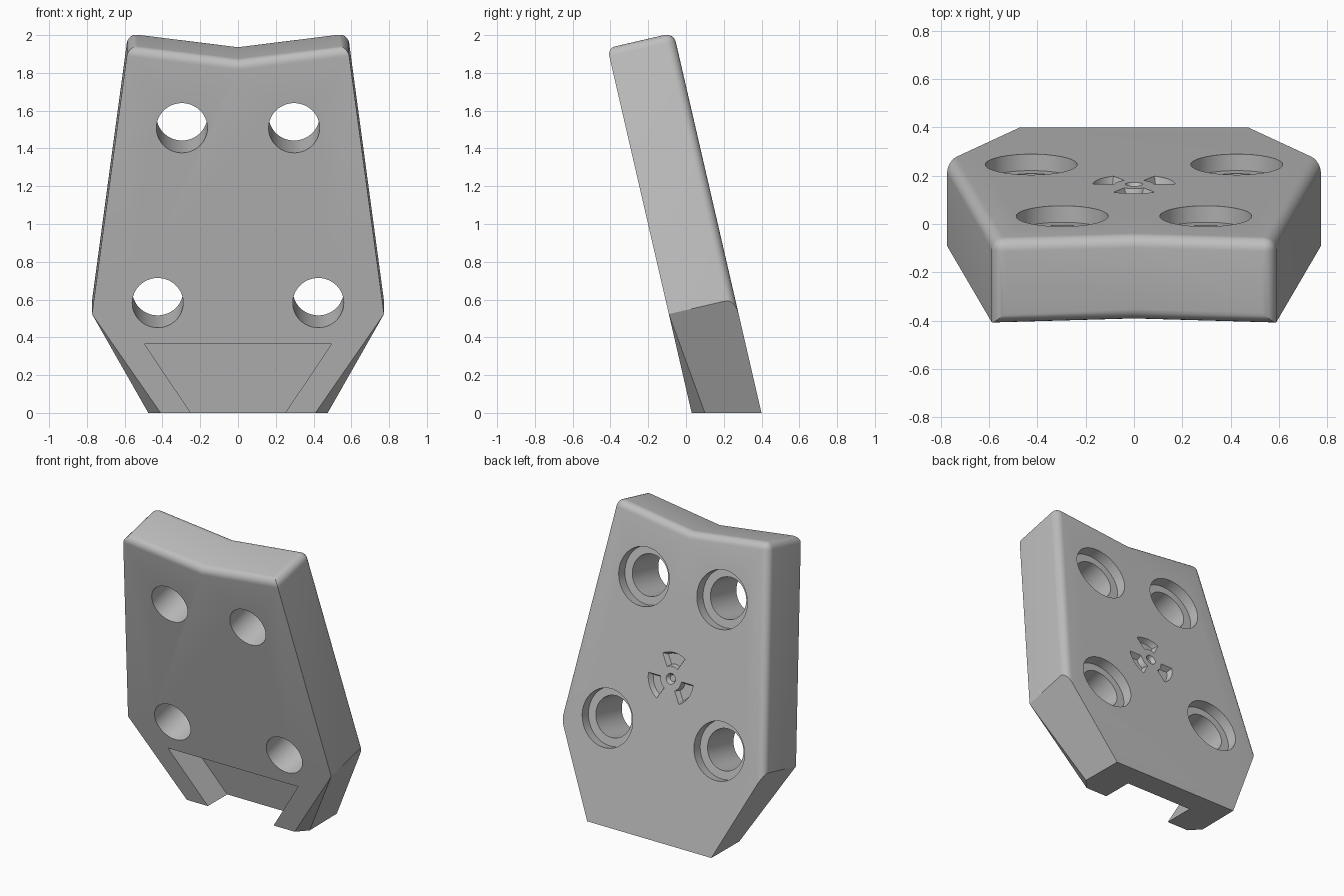
import bpy, bmesh, math
from mathutils import Vector

cube = bpy.data.objects.get("Cube")
if cube:
    bpy.data.objects.remove(cube, do_unlink=True)

TILT = math.radians(13)
THICK = 0.36
FOOT_Y = 0.03      # front bottom edge of the leaning plate
ROUND = 0.05


def on_plate(x, v, w):
    """x across, v up along the plate, w from its front face to its back."""
    s, c = math.sin(TILT), math.cos(TILT)
    return Vector((x, FOOT_Y - v * s + w * c, v * c + w * s))


def make_object(name, bm):
    bmesh.ops.recalc_face_normals(bm, faces=bm.faces)
    mesh = bpy.data.meshes.new(name)
    bm.to_mesh(mesh)
    bm.free()
    obj = bpy.data.objects.new(name, mesh)
    bpy.context.collection.objects.link(obj)
    return obj


def loft(name, ring_a, ring_b):
    bm = bmesh.new()
    a = [bm.verts.new(p) for p in ring_a]
    b = [bm.verts.new(p) for p in ring_b]
    n = len(a)
    bm.faces.new(a)
    bm.faces.new(b)
    for i in range(n):
        j = (i + 1) % n
        bm.faces.new((a[i], a[j], b[j], b[i]))
    return make_object(name, bm)


def circle(cx, cv, r, n=64):
    return [(cx + r * math.cos(math.tau * i / n), cv + r * math.sin(math.tau * i / n))
            for i in range(n)]


def cut(target, cutter):
    mod = target.modifiers.new(cutter.name, 'BOOLEAN')
    mod.operation = 'DIFFERENCE'
    mod.solver = 'EXACT'
    mod.object = cutter
    cutter.hide_render = True
    bpy.context.view_layer.objects.active = target
    bpy.ops.object.modifier_apply(modifier=mod.name)
    bpy.data.objects.remove(cutter, do_unlink=True)


def drill(target, name, cx, cv, r, w0, w1):
    ring = circle(cx, cv, r)
    cut(target, loft(name, [on_plate(*p, w0) for p in ring],
                     [on_plate(*p, w1) for p in ring]))


def engrave(target, name, outline, depth, taper):
    """Recess in the back face, with walls narrowing to the floor."""
    mx = sum(p[0] for p in outline) / len(outline)
    mv = sum(p[1] for p in outline) / len(outline)

    def ring(k, w):
        return [on_plate(mx + (x - mx) * k, mv + (v - mv) * k, w) for x, v in outline]
    cut(target, loft(name, ring(1 - taper, THICK - depth), ring(1 + taper, THICK + depth)))


# Plate body: front and back outlines, foot cut level with the ground
foot_back_v = -THICK * math.tan(TILT)


def outline(foot_x, foot_v, w):
    half = [(0.582, 1.988), (0.773, 0.537), (foot_x, foot_v)]
    pts = [(0, 1.914)] + half + [(-x, v) for x, v in reversed(half)]
    return [on_plate(x, v, w) for x, v in pts]


bm = bmesh.new()
back = [bm.verts.new(p) for p in outline(0.472, foot_back_v, THICK)]
front = [bm.verts.new(p) for p in outline(0.41, 0, 0)]
mid_l, mid_r = [bm.verts.new((x, 0.10, 0)) for x in (0.475, -0.475)]
bm.faces.new(back)
bm.faces.new(front)
for i in (0, 1, 5, 6):
    j = (i + 1) % 7
    bm.faces.new((back[i], back[j], front[j], front[i]))
for wide, foot, mid in ((2, 3, mid_l), (5, 4, mid_r)):
    bm.faces.new((back[wide], front[wide], mid, back[foot]))
    bm.faces.new((front[wide], front[foot], mid))
bm.faces.new((back[3], mid_l, front[3], front[4], mid_r, back[4]))
bmesh.ops.recalc_face_normals(bm, faces=bm.faces)

# Rounded top edges, top corners and upper back edges
pairs = [(back[i], back[(i + 1) % 7]) for i in (0, 1, 5, 6)]
pairs += [(front[i], front[(i + 1) % 7]) for i in (0, 6)]
pairs += [(back[i], front[i]) for i in (1, 6)]
bmesh.ops.bevel(bm, geom=[bm.edges.get(p) for p in pairs], offset=ROUND,
                offset_type='OFFSET', segments=6, profile=0.5, affect='EDGES')
plate = make_object("armour_plate", bm)

# Dovetail notch in the front of the foot
slope = 0.245 / 0.365
notch = [(0.25 - slope * 0.1, -0.1), (0.495, 0.365)]
notch += [(-x, z) for x, z in reversed(notch)]
lean = math.tan(TILT)
cut(plate, loft("notch_cutter",
                [(x, FOOT_Y - z * lean - 0.1, z) for x, z in notch],
                [(x, FOOT_Y - z * lean + 0.21, z) for x, z in notch]))

# Four bolt holes, counterbored from the back
for hx, hv in ((0.297, 1.548), (0.425, 0.598)):
    for side in (1, -1):
        drill(plate, "hole_cutter", side * hx, hv, 0.135, -0.1, THICK + 0.1)
        drill(plate, "counterbore_cutter", side * hx, hv, 0.19, THICK - 0.07, THICK + 0.1)

# Three-bladed recess with a centre dimple
CENTRE_V = 0.96
for k in range(3):
    mid_angle = math.radians(90 + 120 * k)
    angles = [mid_angle + math.radians(a) for a in range(-30, 31, 6)]
    blade = [(0.17 * math.cos(a), CENTRE_V + 0.17 * math.sin(a)) for a in angles]
    blade += [(0.08 * math.cos(a), CENTRE_V + 0.08 * math.sin(a)) for a in reversed(angles)]
    engrave(plate, "blade_cutter", blade, 0.035, 0.25)
engrave(plate, "dimple_cutter", circle(0, CENTRE_V, 0.035, 32), 0.025, 0.4)

# One grey over the whole plate
grey = bpy.data.materials.new("plain_grey")
grey.use_nodes = True
colour = (0.52, 0.52, 0.52, 1)
grey.diffuse_color = colour
grey.node_tree.nodes["Principled BSDF"].inputs["Base Color"].default_value = colour
plate.data.materials.clear()
plate.data.materials.append(grey)
for poly in plate.data.polygons:
    poly.material_index = 0

bpy.ops.object.select_all(action='DESELECT')
plate.select_set(True)
bpy.context.view_layer.objects.active = plate
bpy.ops.object.shade_smooth_by_angle(angle=math.radians(25))
